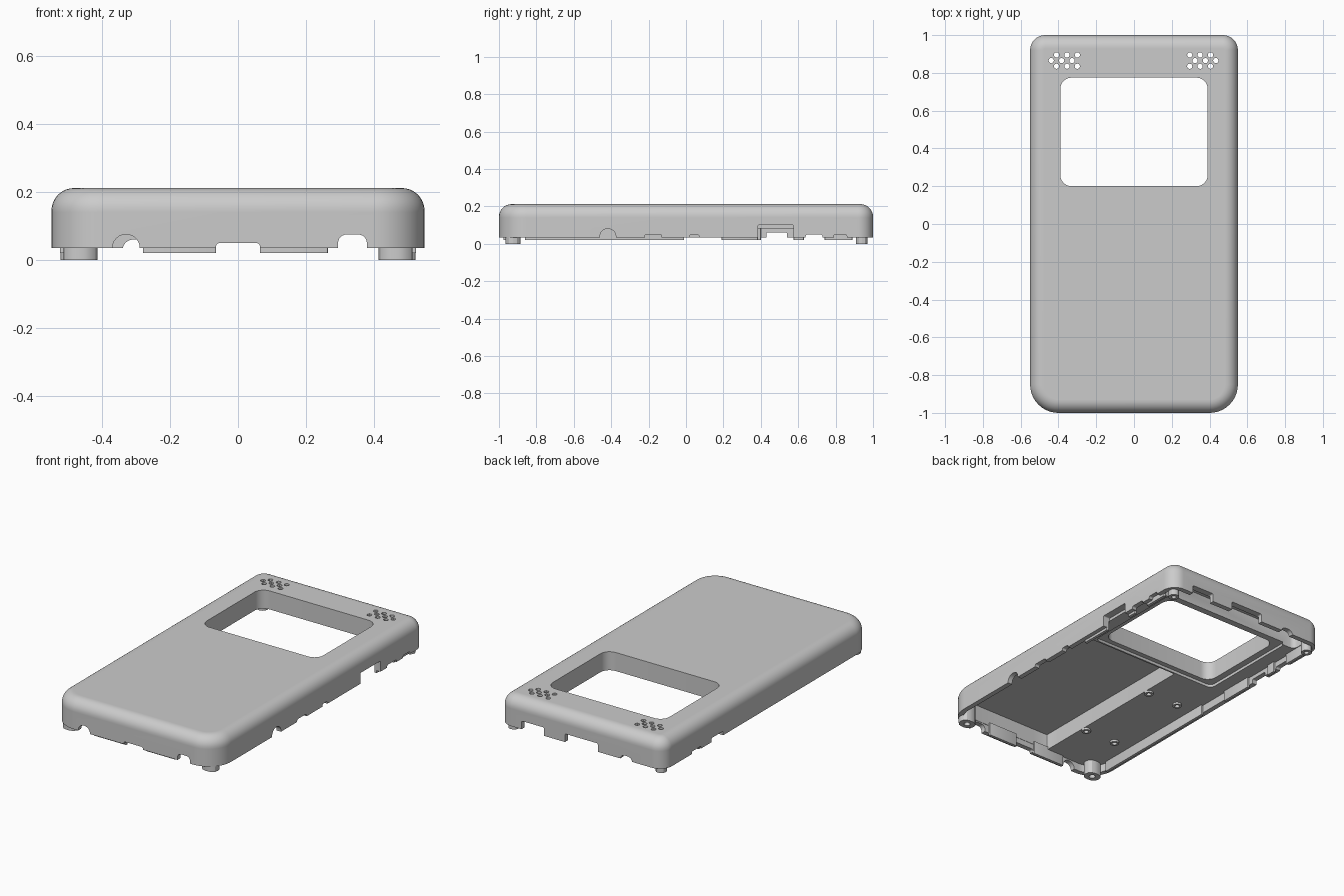
import bpy, bmesh, math

cube = bpy.data.objects.get("Cube")
if cube:
    bpy.data.objects.remove(cube)

grey = bpy.data.materials.new("matte grey")
grey.use_nodes = True
COLOUR = (0.6, 0.6, 0.6, 1)
grey.diffuse_color = COLOUR
grey.node_tree.nodes["Principled BSDF"].inputs["Base Color"].default_value = COLOUR


def rounded(u0, u1, v0, v1, low, high, n=8):
    """Rounded rectangle; low and high are the corner radii at v0 and v1."""
    corners = [(u1 - high, v1 - high, high, 0), (u0 + high, v1 - high, high, 1),
               (u0 + low, v0 + low, low, 2), (u1 - low, v0 + low, low, 3)]
    return [(cu + r * math.cos((q + i / n) * math.pi / 2),
             cv + r * math.sin((q + i / n) * math.pi / 2))
            for cu, cv, r, q in corners for i in range(n + 1)]


def circle(x, y, r, n=20):
    return [(x + r * math.cos(2 * math.pi * i / n),
             y + r * math.sin(2 * math.pi * i / n)) for i in range(n)]


def loft(name, rings):
    """Closed solid through rings of equal point count."""
    bm = bmesh.new()
    loops = [[bm.verts.new(p) for p in ring] for ring in rings]
    for a, b in zip(loops, loops[1:]):
        for i in range(len(a)):
            j = (i + 1) % len(a)
            bm.faces.new((a[i], a[j], b[j], b[i]))
    bm.faces.new(loops[0][::-1])
    bm.faces.new(loops[-1])
    bmesh.ops.recalc_face_normals(bm, faces=bm.faces)
    mesh = bpy.data.meshes.new(name)
    bm.to_mesh(mesh)
    bm.free()
    mesh.materials.append(grey)
    obj = bpy.data.objects.new(name, mesh)
    bpy.context.collection.objects.link(obj)
    return obj


def prism(name, pts, lo, hi, axis="z"):
    """Extrude a flat outline along an axis; side outlines are (along, z)."""
    place = {"z": lambda u, v, w: (u, v, w),
             "y": lambda u, v, w: (u, w, v),
             "x": lambda u, v, w: (w, u, v)}[axis]
    return loft(name, [[place(u, v, w) for u, v in pts] for w in (lo, hi)])


def cut(obj, cutters):
    bpy.context.view_layer.objects.active = obj
    for cutter in cutters:
        cutter.hide_render = True
        mod = obj.modifiers.new("cut", "BOOLEAN")
        mod.operation, mod.solver, mod.object = "DIFFERENCE", "EXACT", cutter
        bpy.ops.object.modifier_apply(modifier=mod.name)
        bpy.data.objects.remove(cutter)


def box(name, x0, x1, y0, y1, z0, z1, r=0.004):
    return prism(name, rounded(x0, x1, y0, y1, r, r, 3), z0, z1)


# Case outline, larger corner radii at the front than at the back
W, RIM, TOP, ROUND = 0.55, 0.035, 0.212, 0.067


def outline(inset):
    return rounded(-W + inset, W - inset, -1 + inset, 1 - inset,
                   max(0.15 - inset, 0.01), max(0.08 - inset, 0.01), 10)


def ring(inset, z):
    return [(x, y, z) for x, y in outline(inset)]


rings = [ring(0, RIM), ring(0, TOP - ROUND - 0.004)]
for i in range(10):
    a = i / 9 * math.pi / 2
    rings.append(ring(ROUND * (1 - math.cos(a)), TOP - ROUND * (1 - math.sin(a))))
rings.append(ring(ROUND + 0.004, TOP))
case = loft("case_shell", rings)

# Inside cavity, battery pocket, speaker bay, screen recess and window
PLATE, CEILING = 0.083, 0.182
cutters = [
    prism("cavity", outline(0.03), -0.1, PLATE),
    prism("battery_pocket", rounded(-0.165, 0.515, -0.968, 0.16, 0.1, 0.01), -0.1, CEILING),
    box("pocket_corner", -0.165, 0.2, -0.968, -0.7, -0.1, CEILING),
    box("speaker_bay", -0.505, 0.505, 0.815, 0.96, -0.1, CEILING, 0.03),
    box("screen_recess", -0.43, 0.43, 0.17, 0.825, -0.1, 0.1, 0.03),
    prism("window", rounded(-0.39, 0.39, 0.2, 0.775, 0.06, 0.06), -0.1, 0.4),
]

# Two groups of sound holes
for start in (-0.41, 0.295):
    for row, y in enumerate((0.835, 0.865, 0.895)):
        shift = 0 if row != 1 else (-0.028 if start < 0 else 0.028)
        for i in range(3):
            cutters.append(prism("sound_hole", circle(start + shift + i * 0.055, y, 0.014, 12),
                                 -0.1, 0.4))

# Board screw holes
SCREWS = [(x, y) for x in (-0.19, -0.4) for y in (-0.65, -0.095)]
for x, y in SCREWS:
    cutters.append(prism("screw_hole", circle(x, y, 0.014), -0.1, 0.13))


# Port notches along the rim: start, end, top, corner radius
def notches(spans, axis, lo, hi):
    for a, b, top, r in spans:
        cutters.append(prism("notch", rounded(a, b, -0.1, top, 0.005, r, 6), lo, hi, axis))


notches([(-0.37, -0.29, 0.075, 0.039), (-0.065, 0.065, 0.05, 0.012),
         (0.295, 0.38, 0.075, 0.025)], "y", -1.1, -0.95)
notches([(-0.34, -0.26, 0.06, 0.03), (-0.11, 0.11, 0.085, 0.008),
         (0.25, 0.4, 0.085, 0.008)], "y", 0.95, 1.1)
notches([(-0.46, -0.375, 0.08, 0.04), (-0.22, -0.13, 0.05, 0.01),
         (0.02, 0.07, 0.05, 0.01), (0.385, 0.575, 0.1, 0.006),
         (0.64, 0.73, 0.05, 0.01), (0.79, 0.86, 0.05, 0.01)], "x", 0.505, 0.6)
notches([(0.43, 0.54, 0.06, 0.006), (0.64, 0.73, 0.05, 0.01)], "x", -0.6, -0.505)
cut(case, cutters)
parts = [case]

# Locating lip just inside the rim
LIP = 0.02
for x0, x1 in ((-0.28, -0.065), (0.065, 0.265)):
    parts.append(box("front_lip", x0, x1, -0.977, -0.96, LIP, 0.1))
for y0, y1 in ((0.19, 0.385), (0.575, 0.63), (0.74, 0.89)):
    parts.append(box("left_lip", 0.508, 0.525, y0, y1, LIP, 0.09))
for y0, y1 in ((-0.86, -0.01), (0.19, 0.4), (0.575, 0.63), (0.74, 0.89)):
    parts.append(box("right_lip", -0.525, -0.508, y0, y1, LIP, 0.09))

# Corner feet with screw sockets
for side in (-1, 1):
    for name, x, y, rx, ry, top in (("front_foot", 0.465, -0.925, 0.05, 0.04, 0.145),
                                    ("back_foot", 0.493, 0.94, 0.031, 0.031, 0.17)):
        cx = side * x
        foot = box(name, cx - rx, cx + rx, y - ry, y + ry, 0, top, ry - 0.001)
        cut(foot, [prism("socket", circle(cx, y, ry * 0.45), -0.1, 0.06)])
        parts.append(foot)

# Raised collars around the board screws
for x, y in SCREWS:
    collar = prism("screw_collar", circle(x, y, 0.026), PLATE - 0.012, PLATE + 0.005)
    cut(collar, [prism("bore", circle(x, y, 0.014), 0, 0.2)])
    parts.append(collar)

# Smooth curved surfaces, crisp edges
bpy.ops.object.select_all(action="DESELECT")
for part in parts:
    part.select_set(True)
bpy.context.view_layer.objects.active = case
bpy.ops.object.shade_smooth_by_angle(angle=math.radians(30))
